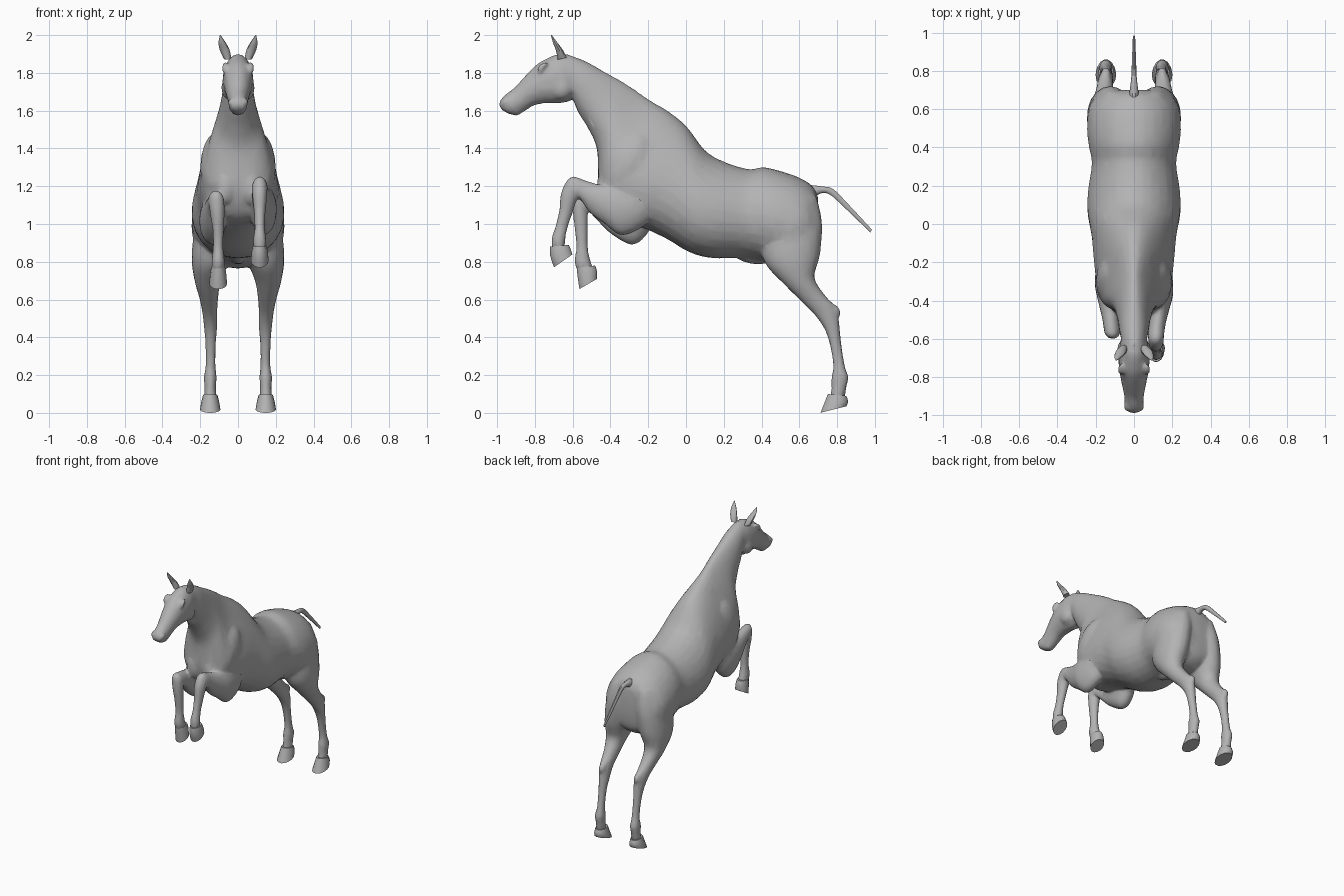
import bpy
import bmesh
from math import cos, sin, pi, radians
from mathutils import Vector, Matrix

cube = bpy.data.objects.get("Cube")
if cube:
    bpy.data.objects.remove(cube, do_unlink=True)

coat = bpy.data.materials.new("plain_grey")
coat.use_nodes = True
GREY = (0.45, 0.45, 0.45, 1)
coat.diffuse_color = GREY
coat.node_tree.nodes["Principled BSDF"].inputs["Base Color"].default_value = GREY


def spline(a, b, c, d, t):
    """Catmull-Rom blend between rows b and c."""
    return [q + 0.5 * t * (r - p + t * (2 * p - 5 * q + 4 * r - s + t * (3 * (q - r) + s - p)))
            for p, q, r, s in zip(a, b, c, d)]


def loft(bm, rows, side=1, sides=20, steps=4):
    """Skin oval sections; each row, in hundredths, is
    front/top point (y, z), back/bottom point (y, z), half width, centre x,
    and optionally how much narrower the top is than the bottom."""
    rows = [[v / 100 for v in (*row, 0)[:7]] for row in rows]
    padded = [rows[0]] + rows + [rows[-1]]
    dense = [spline(*padded[i:i + 4], j / steps)
             for i in range(len(rows) - 1) for j in range(steps)] + [rows[-1]]
    rings = []
    for ya, za, yb, zb, width, x, egg in dense:
        ring = []
        for i in range(sides):
            a = 2 * pi * i / sides
            up = (1 + sin(a)) / 2
            ring.append(bm.verts.new((side * (x + width * cos(a) * (1 - egg * sin(a))),
                                      yb + (ya - yb) * up, zb + (za - zb) * up)))
        rings.append(ring)
    for low, high in zip(rings, rings[1:]):
        for i in range(sides):
            j = (i + 1) % sides
            bm.faces.new((low[i], low[j], high[j], high[i]))
    bm.faces.new(rings[0][::-1])
    bm.faces.new(rings[-1])


def ball(bm, centre, size, tilt=0):
    """Ellipsoid for muscle and bone bumps, tilted about x."""
    place = Matrix.Translation(Vector(centre) / 100) @ Matrix.Rotation(radians(tilt), 4, "X")
    bmesh.ops.create_uvsphere(bm, u_segments=16, v_segments=10, radius=0.01,
                              matrix=place @ Matrix.Diagonal((*size, 1)))


def finish(name, bm, crease=40):
    bmesh.ops.recalc_face_normals(bm, faces=bm.faces)
    mesh = bpy.data.meshes.new(name)
    bm.to_mesh(mesh)
    bm.free()
    mesh.materials.append(coat)
    mesh.shade_smooth()
    mesh.set_sharp_from_angle(angle=radians(crease))
    obj = bpy.data.objects.new(name, mesh)
    bpy.context.collection.objects.link(obj)
    return obj


# Section tables
trunk = [
    (70, 114, 70, 94, 9, 0), (67, 120, 68, 83, 18, 0), (60, 124.5, 60, 77, 23, 0),
    (50, 128, 50, 77, 24.5, 0, 5), (41, 130, 40, 80, 23.5, 0, 8), (33, 129, 30, 82, 22, 0, 8),
    (20, 133, 14, 82, 24, 0, 12), (10, 139, 2, 85, 24, 0, 15), (0, 152, -10, 92, 21.5, 0, 25),
    (-10, 160, -23, 98, 20, 0, 35), (-20, 166, -39, 103, 18, 0, 42), (-27, 171, -46, 118, 15, 0, 45),
    (-35, 176, -47, 139, 10.8, 0, 30), (-44, 181, -52, 151, 8.8, 0, 15), (-53, 186, -57, 159, 7.8, 0),
    (-63, 190, -60, 167, 6.5, 0)]
head = [
    (-60, 188, -58, 172, 6, 0), (-67, 190, -60, 166, 7.5, 0), (-74, 187.5, -66, 164, 8.2, 0),
    (-79, 184.5, -73, 164, 7.7, 0), (-85, 178.5, -80, 163, 6.6, 0), (-91, 172, -85, 160, 5.4, 0),
    (-95, 169, -89, 158, 5, 0), (-98, 166, -93, 158, 4.6, 0), (-99, 163, -97, 160, 3, 0)]
hind_leg = [
    (42, 110, 69, 115, 8, 10), (39, 92, 72, 101, 11, 12), (42, 79, 71, 84, 10, 14.5),
    (52, 68, 68, 72, 7, 16), (61, 59, 73, 63, 5, 15.5), (68, 52, 79, 56, 4, 15),
    (73, 45, 81, 48, 3.6, 14.5), (76, 37, 82, 38, 2.8, 14.5), (78, 25, 84, 25, 2.6, 14.5),
    (77, 19, 86, 19, 3.4, 14.7), (77, 13, 85, 14, 3, 14.7), (76, 7, 84, 7, 3.5, 14.7)]
high_foreleg = [
    (-14, 126, -15, 108, 4, 11), (-27, 121, -22, 99, 6.5, 13), (-38, 121, -34, 94, 7, 13.5),
    (-46, 121, -43, 100, 5.5, 13), (-53, 123, -51, 106, 4.6, 12), (-61, 125, -56, 113, 4.2, 11.5),
    (-66, 117, -58, 112, 3.9, 11.5), (-67, 108, -60, 106, 3.1, 11.5),
    (-69, 99, -63, 97, 2.7, 11.5), (-71, 93, -64, 91, 3.4, 11.5), (-71, 86, -64, 88, 3.4, 11.5)]
low_foreleg = [
    (-14, 122, -15, 106, 4, 11), (-26, 116, -21, 94, 6.5, 13), (-34, 114, -29, 89, 7, 13.5),
    (-43, 115, -40, 95, 5.5, 13), (-52, 117, -47, 102, 4.6, 12), (-59, 117, -52, 107, 4.2, 11.5),
    (-60, 108, -52, 104, 3.9, 11), (-59, 98, -52, 97, 3, 10.5),
    (-58, 88, -52, 88, 2.7, 10.5), (-59, 80, -51, 82, 3.4, 10.5), (-57, 74, -49, 76, 3.4, 10.5)]

# Body: overlapping masses fused into one skin
bm = bmesh.new()
loft(bm, trunk, sides=28)
loft(bm, head)
loft(bm, high_foreleg)
loft(bm, low_foreleg, side=-1)
ball(bm, (0, 35, 82), (4, 9, 3), -10)                      # sheath
ball(bm, (0, -90, 159.5), (3.4, 3, 2))                     # chin
for side in (1, -1):
    loft(bm, hind_leg, side)
    ball(bm, (side * 10.5, -30, 130), (9.5, 13, 20), -25)  # shoulder
    ball(bm, (side * 6.5, -41, 122), (6.5, 6, 12), -10)    # breast muscle
    ball(bm, (side * 13, 55, 99), (11.7, 15, 18))          # haunch
    ball(bm, (side * 5, -66, 172), (3.8, 6, 6))            # cheek
    ball(bm, (side * 6.6, -76, 183.5), (1.9, 3.2, 1.4), 35)  # brow
    ball(bm, (side * 7.2, -77, 181.5), (1.2, 1.8, 1.3), 35)  # eye
    ball(bm, (side * 3.8, -95.5, 164.5), (1.6, 2.2, 2), 40)  # nostril
    ball(bm, (side * 14.7, 79, 54), (2.4, 2.5, 4), 30)     # point of hock
body = finish("horse_body", bm)
remesh = body.modifiers.new("fuse", "REMESH")
remesh.mode = "VOXEL"
remesh.voxel_size = 0.009
remesh.use_smooth_shade = True
soften = body.modifiers.new("soften", "SMOOTH")
soften.factor = 0.5
soften.iterations = 5
facets = body.modifiers.new("facets", "DECIMATE")
facets.ratio = 0.08

# Hooves
hind_hoof = [(75, 10, 85, 9, 3.8, 14.7), (73, 5, 86, 6, 4.8, 14.7), (71, 0, 85, 3.5, 5.4, 14.7)]
high_hoof = [(-72, 88, -62, 89, 3.6, 11.5), (-72, 83, -61, 87, 4.3, 11.5), (-70, 77, -60, 84, 4.7, 11.5)]
low_hoof = [(-58, 77, -48, 78, 3.6, 10.5), (-57.5, 72, -47, 75, 4.3, 10.5), (-56.5, 65.5, -47, 71, 4.7, 10.5)]
for name, rows, side in (("left_hind_hoof", hind_hoof, 1), ("right_hind_hoof", hind_hoof, -1),
                         ("left_front_hoof", high_hoof, 1), ("right_front_hoof", low_hoof, -1)):
    bm = bmesh.new()
    loft(bm, rows, side, sides=14, steps=2)
    finish(name, bm)

# Ears: thin leaf shapes leaning forward
ear = [(-68, 187, -63, 188, 2, 5.5), (-69, 192, -65, 192, 2.6, 7), (-70.5, 196, -68, 196, 1.9, 8.4),
       (-71.5, 200, -71, 200, 0.2, 9.4)]
for name, side in (("left_ear", 1), ("right_ear", -1)):
    bm = bmesh.new()
    loft(bm, ear, side, sides=10, steps=3)
    finish(name, bm)

# Tail: tapering dock
tail = [(64, 121, 66, 112, 3, 0), (72, 120, 71, 116, 2, 0), (78, 118.5, 76, 115.5, 1.4, 0),
        (86, 110.5, 84, 108.5, 1.1, 0), (98.5, 97, 97.5, 95.5, 0.6, 0)]
bm = bmesh.new()
loft(bm, tail, sides=10)
finish("tail", bm)
